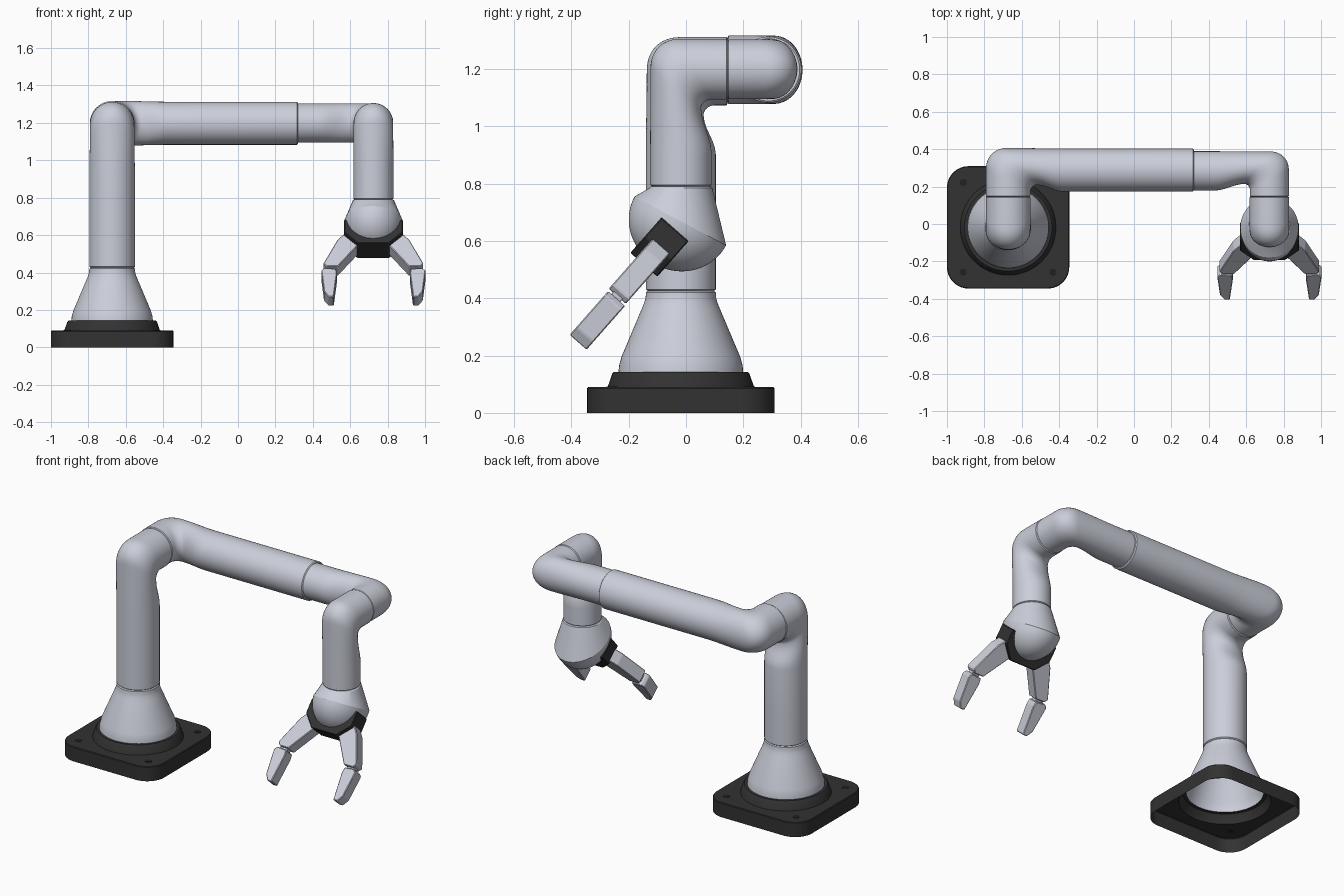
import bpy, bmesh, math
from mathutils import Vector as V

if "Cube" in bpy.data.objects:
    bpy.data.objects.remove(bpy.data.objects["Cube"])

def material(name, rgb):
    m = bpy.data.materials.new(name)
    m.diffuse_color = (*rgb, 1)
    m.use_nodes = True
    m.node_tree.nodes["Principled BSDF"].inputs["Base Color"].default_value = m.diffuse_color
    return m

LIGHT = material("light_grey", (0.60, 0.62, 0.70))
DARK = material("charcoal", (0.032, 0.032, 0.032))
HOLE = material("black", (0.015, 0.015, 0.015))
X, Y, Z = V((1, 0, 0)), V((0, 1, 0)), V((0, 0, 1))
N = 64

def finish(name, bm, mat, smooth=True, angle=30):
    bmesh.ops.recalc_face_normals(bm, faces=bm.faces)
    me = bpy.data.meshes.new(name)
    bm.to_mesh(me)
    bm.free()
    me.materials.append(mat)
    ob = bpy.data.objects.new(name, me)
    bpy.context.collection.objects.link(ob)
    if smooth:
        bpy.ops.object.select_all(action='DESELECT')
        ob.select_set(True)
        bpy.context.view_layer.objects.active = ob
        bpy.ops.object.shade_smooth_by_angle(angle=math.radians(angle))
    return ob

def loft(name, rings, mat, cap_start=True, cap_end=True, angle=30):
    bm = bmesh.new()
    rows = [[bm.verts.new(p) for p in r] for r in rings]
    for a, b in zip(rows, rows[1:]):
        n = len(a)
        for i in range(n):
            bm.faces.new((a[i], a[(i + 1) % n], b[(i + 1) % n], b[i]))
    if cap_start:
        bm.faces.new(rows[0])
    if cap_end:
        bm.faces.new(rows[-1])
    return finish(name, bm, mat, True, angle)

def ellipse(c, u, v, n=N):
    return [c + u * math.cos(2 * math.pi * i / n) + v * math.sin(2 * math.pi * i / n) for i in range(n)]

# Base: open-bottomed rounded plate with raised conical rim
C0 = V((-0.673, -0.018, 0))

def rounded_square(half, rad, z):
    pts = []
    for k in range(4):
        mid = math.pi / 4 + k * math.pi / 2
        c = V((math.copysign(half - rad, math.cos(mid)), math.copysign(half - rad, math.sin(mid)), z))
        for j in range(16):
            a = k * math.pi / 2 + j / 15 * math.pi / 2
            pts.append(C0 + c + V((math.cos(a), math.sin(a), 0)) * rad)
    return pts

def base_circle(r, z):
    return [C0 + V((r * math.cos(a), r * math.sin(a), z))
            for a in [(i + 0.5) / N * 2 * math.pi for i in range(N)]]

loft("base_plate", [rounded_square(0.327, 0.115, 0), rounded_square(0.327, 0.115, 0.086),
                    rounded_square(0.323, 0.111, 0.09), base_circle(0.256, 0.09),
                    base_circle(0.24, 0.137), base_circle(0.234, 0.143),
                    base_circle(0.214, 0.143)], DARK, False, False)
for i, (sx, sy) in enumerate([(-1, -1), (1, -1), (1, 1), (-1, 1)]):
    c = C0 + V((sx * 0.24, sy * 0.24, 0.088))
    loft(f"bolt_hole_{i + 1}", [ellipse(c, X * 0.019, Y * 0.019, 24),
                               ellipse(c + Z * 0.004, X * 0.019, Y * 0.019, 24)], HOLE)

# Flared foot of the column
profile = [(0.218, 0.143), (0.216, 0.165), (0.208, 0.195), (0.136, 0.365), (0.128, 0.385),
           (0.123, 0.402), (0.122, 0.421), (0.116, 0.426)]
loft("column_foot", [base_circle(r, z) for r, z in profile], LIGHT, False, False)

# Bent arm links: long leg, rounded elbow with a pinched inner side, short leg
def link(name, corner, a, b, long_len, short_len, r_long, r):
    corner, k = V(corner), r / 0.12
    side = a.cross(b)
    rings = []

    def ring(outer, inner, lat):
        o = corner - b * outer[1] + a * outer[0]
        i = corner + b * inner[1] + a * inner[0]
        rings.append(ellipse((o + i) / 2, (o - i) / 2, side * lat))

    ring((long_len, r_long - 0.006), (long_len, r_long - 0.006), r_long - 0.006)
    for d in (long_len - 0.005, max(0.30, long_len - 0.2), 0.29):
        ring((d, r_long), (d, r_long), r_long)
    for j in range(1, 6):  # pinch towards the elbow
        t = j / 6
        s = t * t * (3 - 2 * t)
        ring((0.29 * (1 - t), r_long + (r - r_long) * s),
             (0.29 + (0.155 * k - 0.29) * t, r_long + (0.08 * k - r_long) * s),
             r_long + (r - r_long) * s)
    for j in range(13):  # elbow
        t = j / 12 * math.pi / 2
        c, s = max(0, math.cos(t)), math.sin(t)
        ring((-r * s ** 0.9, r * c ** 0.9),
             ((0.155 - 0.035 * s) * k, (0.12 - 0.04 * c) * k), r)
    for d, q in ((short_len - 0.004, r), (short_len, r - 0.005)):
        o, i = corner + b * d - a * q, corner + b * d + a * q
        rings.append(ellipse((o + i) / 2, (o - i) / 2, side * q))
    return loft(name, rings, LIGHT)

link("column", (-0.673, -0.018, 1.193), -Z, Y, 0.767, 0.163, 0.122, 0.119)
link("upper_arm", (-0.673, 0.288, 1.198), X, -Y, 0.993, 0.143, 0.115, 0.119)
link("forearm", (0.724, 0.284, 1.2), -X, -Y, 0.41, 0.139, 0.105, 0.104)
link("wrist", (0.724, -0.018, 1.2), -Z, Y, 0.41, 0.163, 0.107, 0.106)

# Hand: flared collar down to a tilted rim, then a dome
E, rim, wide = V((0.724, -0.02, 0.67)), V((0, 0.16, -0.085)), X * 0.156
n = V((0, -0.47, -0.88))
loft("hand_collar", [ellipse(V((0.724, -0.018, 0.79)), Y * 0.104, X * 0.104),
                     ellipse(V((0.724, -0.018, 0.785)), Y * 0.110, X * 0.111),
                     ellipse(E, rim, wide)], LIGHT, True, False, 20)
dome = []
for j in range(16):
    t = j / 16 * math.pi / 2
    dome.append(ellipse(E + n * 0.175 * math.sin(t), rim * math.cos(t), wide * math.cos(t)))
loft("hand_dome", dome, LIGHT, False, True)

# Gripper: prisms drawn in (sideways, forward) coordinates of the tilted hand
G = V((0.724, -0.03, 0.655))
F, P = V((0, -0.66, -0.75)), V((0, 0.75, -0.66))

def prism(name, pts, p0, p1, mat, side=1, bevel=0.004):
    bm = bmesh.new()
    rows = [[bm.verts.new(G + X * s * side + F * f + P * p) for s, f in pts] for p in (p0, p1)]
    bm.faces.new(rows[0])
    bm.faces.new(rows[1])
    m = len(pts)
    for i in range(m):
        bm.faces.new((rows[0][i], rows[0][(i + 1) % m], rows[1][(i + 1) % m], rows[1][i]))
    bmesh.ops.bevel(bm, geom=bm.edges[:], offset=bevel, segments=1, affect='EDGES')
    return finish(name, bm, mat, False)

half = [(0.157, 0.016), (0.157, 0.105), (0.085, 0.181)]
prism("palm_bracket", half + [(-s, f) for s, f in reversed(half)], -0.06, 0.066, DARK)

for side, word in ((-1, "left"), (1, "right")):
    prism(f"{word}_finger_base", [(0.150, 0.085), (0.192, 0.135), (0.268, 0.305), (0.250, 0.325),
                                  (0.190, 0.325), (0.085, 0.176)], -0.034, 0.046, LIGHT, side)
    prism(f"{word}_finger_knuckle", [(0.255, 0.30), (0.255, 0.36), (0.205, 0.36), (0.205, 0.30)],
          -0.015, 0.027, LIGHT, side, 0.002)
    prism(f"{word}_finger_tip", [(0.262, 0.332), (0.279, 0.35), (0.264, 0.50), (0.240, 0.536),
                                 (0.212, 0.536), (0.195, 0.37), (0.200, 0.338)],
          -0.030, 0.049, LIGHT, side)
